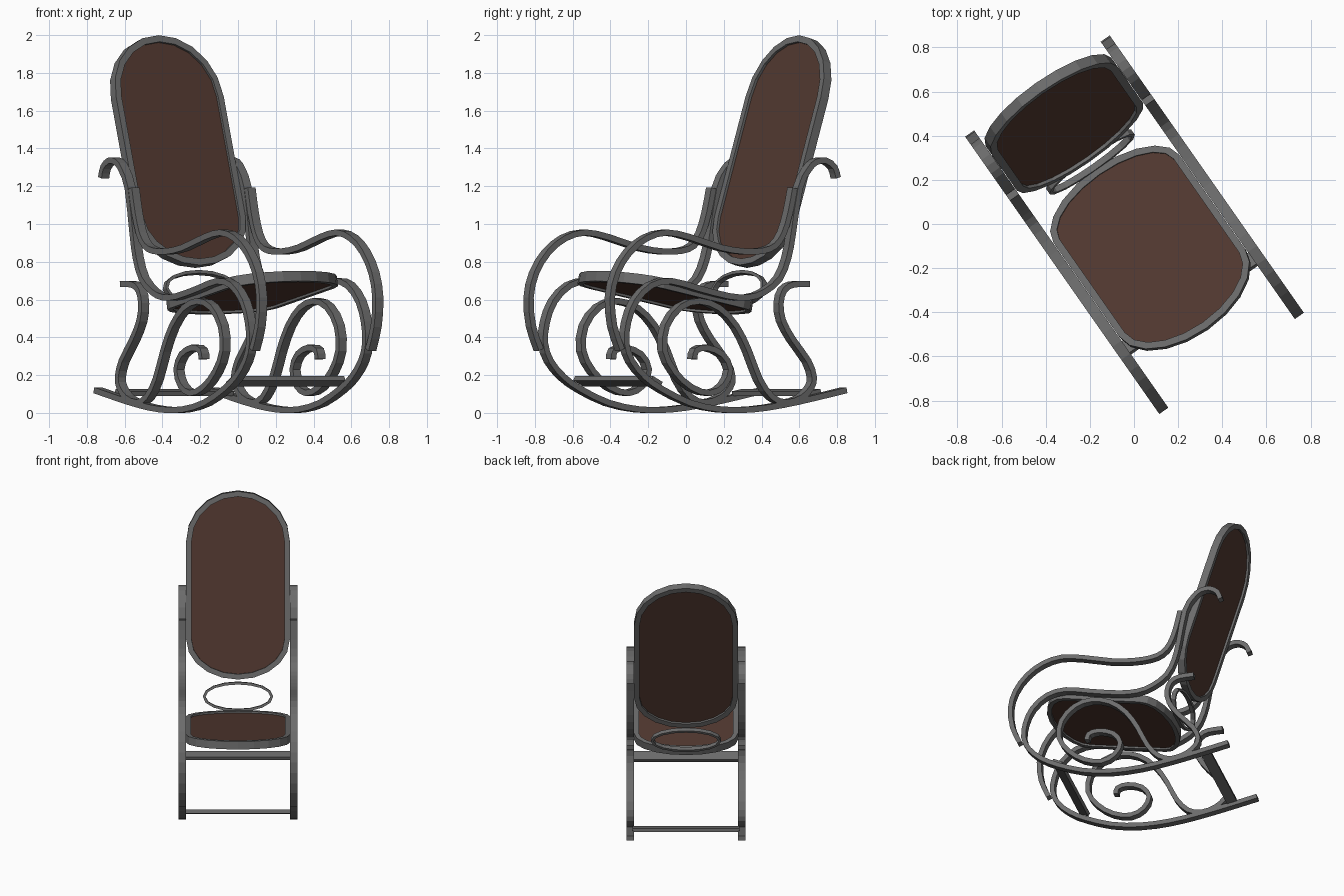
import bpy, bmesh, math
from mathutils import Vector, Matrix

if "Cube" in bpy.data.objects:
    bpy.data.objects.remove(bpy.data.objects["Cube"])

TURN = math.radians(35)   # the whole chair is turned about z


def material(name, rgb):
    m = bpy.data.materials.new(name)
    m.diffuse_color = (*rgb, 1)
    m.use_nodes = True
    m.node_tree.nodes["Principled BSDF"].inputs["Base Color"].default_value = m.diffuse_color
    return m


WOOD = material("grey wood", (0.15, 0.15, 0.15))
CANE = material("brown panel", (0.085, 0.041, 0.030))


def finish(name, bm, mat, mirror=False):
    bmesh.ops.recalc_face_normals(bm, faces=bm.faces)
    me = bpy.data.meshes.new(name)
    bm.to_mesh(me)
    bm.free()
    me.materials.append(mat)
    ob = bpy.data.objects.new(name, me)
    bpy.context.collection.objects.link(ob)
    ob.rotation_euler.z = TURN
    if mirror:
        ob.modifiers.new("Mirror", 'MIRROR').use_mirror_merge = False
    return ob


def smooth_path(pts, n=2):
    """Catmull-Rom subdivision of a (forward, up) path."""
    p = [Vector(q) for q in pts]
    p = [2 * p[0] - p[1]] + p + [2 * p[-1] - p[-2]]
    out = []
    for i in range(1, len(p) - 2):
        a, b, c, d = p[i - 1:i + 3]
        for k in range(n):
            t = k / n
            out.append(0.5 * (2 * b + (c - a) * t + (2 * a - 5 * b + 4 * c - d) * t * t
                              + (3 * b - a - 3 * c + d) * t ** 3))
    return out + [p[-2]]


def strip(name, pts, thick=0.032, w0=0.35, w1=0.40):
    """Bent wooden strip in a side plane, mirrored to the other side."""
    path = smooth_path(pts)
    bm = bmesh.new()
    rows = []
    for i, p in enumerate(path):
        t = (path[min(i + 1, len(path) - 1)] - path[max(i - 1, 0)]).normalized()
        o = Vector((-t.y, t.x)) * thick / 2
        rows.append([bm.verts.new((w, -q.x, q.y)) for w, q in
                     ((w0, p - o), (w1, p - o), (w1, p + o), (w0, p + o))])
    for a, b in zip(rows, rows[1:]):
        for j in range(4):
            bm.faces.new((a[j], a[(j + 1) % 4], b[(j + 1) % 4], b[j]))
    bm.faces.new(rows[0])
    bm.faces.new(rows[-1])
    return finish(name, bm, WOOD, True)


def outline(hw, length, r0, r1, inset=0.0, n=10):
    """Straight-sided oval: elliptical ends of height r0 (start) and r1 (end)."""
    pts = []
    for centre, r, start in ((length - r1, r1, 0), (r0, r0, math.pi)):
        for k in range(n + 1):
            a = start + math.pi * k / n
            pts.append(((hw - inset) * math.cos(a), centre + (r - inset) * math.sin(a)))
    return pts


def plane(start, end):
    """Matrix whose y axis runs from start to end, given as (forward, up)."""
    s, e = Vector((0, -start[0], start[1])), Vector((0, -end[0], end[1]))
    y = (e - s).normalized()
    x = Vector((1, 0, 0))
    m = Matrix((x, y, x.cross(y))).transposed().to_4x4()
    m.translation = s
    return m, (e - s).length


def oval_ring(name, start, end, hw, r0, r1, width, depth, n=10):
    m, length = plane(start, end)
    bm = bmesh.new()
    loops = []
    for inset, z in ((0, -1), (0, 1), (width, 1), (width, -1)):
        loops.append([bm.verts.new(m @ Vector((x, y, z * depth / 2)))
                      for x, y in outline(hw, length, r0, r1, inset, n)])
    count = len(loops[0])
    for j in range(4):
        a, b = loops[j], loops[(j + 1) % 4]
        for i in range(count):
            k = (i + 1) % count
            bm.faces.new((a[i], a[k], b[k], b[i]))
    return finish(name, bm, WOOD)


def oval_panel(name, start, end, hw, r0, r1, inset, depth, n=10):
    m, length = plane(start, end)
    bm = bmesh.new()
    pts = outline(hw, length, r0, r1, inset, n)
    lo, hi = ([bm.verts.new(m @ Vector((x, y, z))) for x, y in pts]
              for z in (-depth / 2, depth / 2))
    bm.faces.new(lo)
    bm.faces.new(hi)
    for i in range(len(pts)):
        k = (i + 1) % len(pts)
        bm.faces.new((lo[i], lo[k], hi[k], hi[i]))
    return finish(name, bm, CANE)


def cross_bar(name, u, z, tilt):
    bm = bmesh.new()
    m = (Matrix.Translation((0, -u, z)) @ Matrix.Rotation(tilt, 4, 'X')
         @ Matrix.Diagonal((0.72, 0.07, 0.026, 1)))
    bmesh.ops.create_cube(bm, size=1, matrix=m)
    return finish(name, bm, WOOD)


# Rocker, front curve, seat rail, back post and hook in one bent strip
strip("rocker_and_post", [
    (-.76, .12), (-.55, .078), (-.35, .042), (-.15, .018), (.05, .018), (.25, .053),
    (.43, .125), (.54, .19), (.625, .275), (.662, .37), (.65, .48), (.60, .59),
    (.50, .675), (.37, .698), (.20, .66), (0, .618), (-.13, .612), (-.23, .64),
    (-.33, .71), (-.385, .82), (-.415, .95), (-.46, 1.19), (-.515, 1.285),
    (-.565, 1.328), (-.63, 1.335), (-.685, 1.30), (-.705, 1.245)])

# Arm rest
strip("arm_rest", [
    (-.425, 1.19), (-.395, 1.06), (-.355, .95), (-.30, .885), (-.22, .858), (-.10, .855),
    (.05, .875), (.25, .93), (.40, .955), (.53, .925), (.64, .85), (.72, .74),
    (.755, .61), (.74, .46), (.69, .335)])

# Scroll, inner loop and rear curve
strip("scroll_brace", [
    (.222, .285), (.21, .33), (.14, .345), (.04, .31), (-.01, .23), (.03, .145),
    (.12, .105), (.24, .135), (.35, .22), (.415, .33), (.40, .46), (.31, .56),
    (.19, .592), (.06, .555), (-.05, .46), (-.13, .33), (-.20, .18), (-.28, .085),
    (-.37, .055), (-.47, .08), (-.535, .135), (-.55, .19), (-.515, .275), (-.415, .39),
    (-.35, .49), (-.335, .58), (-.36, .65), (-.42, .68), (-.52, .682)])

# Cross bars resting on the rockers
cross_bar("front_cross_bar", .44, .168, -math.radians(27))
cross_bar("rear_cross_bar", -.585, .108, math.radians(11))

# Seat
seat = ((-.30, .548), (.58, .725), .348, .17, .20)
oval_ring("seat_frame", *seat, .032, .055)
oval_panel("seat_panel", *seat, .028, .03)

# Backrest
back = ((-.37, .775), (-.755, 1.992), .348, .27, .34)
oval_ring("back_frame", *back, .036, .05)
oval_panel("back_panel", *back, .032, .02)

# Small oval between seat and backrest
oval_ring("oval_link", (-.31, .562), (-.378, .752), .235, .098, .098, .018, .03, 8)
